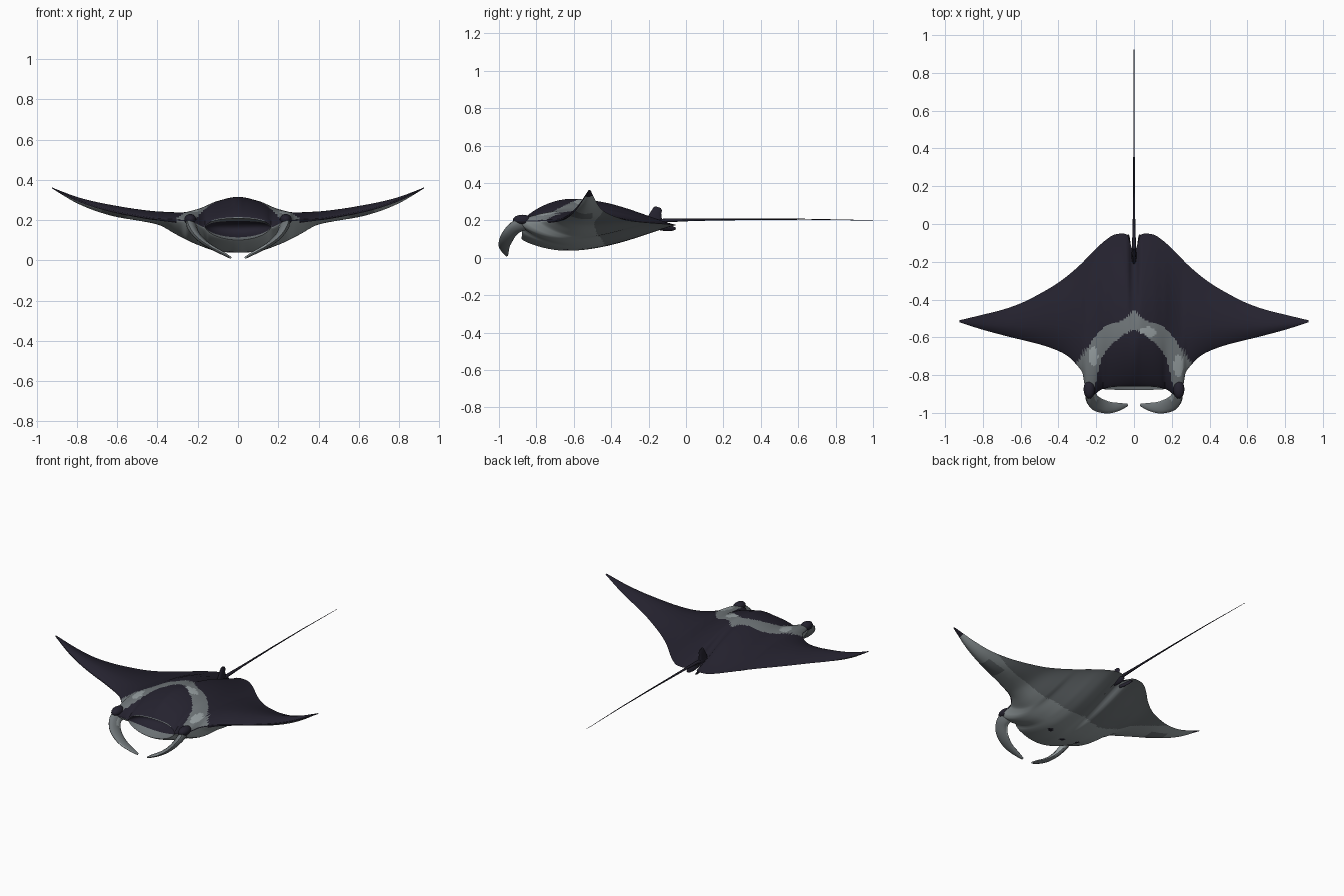
import bpy, bmesh, math
from mathutils import Vector

if "Cube" in bpy.data.objects:
    bpy.data.objects.remove(bpy.data.objects["Cube"])

# ---------- colours ----------
MATS = []
for name, col in (("dark navy", (0.018, 0.016, 0.028)), ("mid grey", (0.16, 0.18, 0.19)),
                  ("light grey", (0.31, 0.35, 0.36))):
    m = bpy.data.materials.new(name)
    m.diffuse_color = (*col, 1)
    m.use_nodes = True
    m.node_tree.nodes["Principled BSDF"].inputs["Base Color"].default_value = m.diffuse_color
    MATS.append(m)
DARK, MID, LIGHT = 0, 1, 2


def curve(*pts):
    """Smooth monotone interpolation through (x, value) pairs."""
    n = len(pts)
    d = [(pts[i + 1][1] - pts[i][1]) / (pts[i + 1][0] - pts[i][0]) for i in range(n - 1)]
    s = [0.0] + [2 * a * b / (a + b) if a * b > 0 else 0.0 for a, b in zip(d, d[1:])] + [d[-1]]

    def f(x):
        x = min(max(x, pts[0][0]), pts[-1][0])
        i = next((k for k in range(n - 1) if x <= pts[k + 1][0]), n - 2)
        h = pts[i + 1][0] - pts[i][0]
        t = (x - pts[i][0]) / h
        return ((1 + 2 * t) * (1 - t) ** 2 * pts[i][1] + t * (1 - t) ** 2 * h * s[i]
                + t * t * (3 - 2 * t) * pts[i + 1][1] + t * t * (t - 1) * h * s[i + 1])
    return f


def finish(name, bm, rule):
    bmesh.ops.recalc_face_normals(bm, faces=bm.faces)
    for f in bm.faces:
        f.material_index = rule(f)
    me = bpy.data.meshes.new(name)
    bm.to_mesh(me)
    bm.free()
    for m in MATS:
        me.materials.append(m)
    ob = bpy.data.objects.new(name, me)
    bpy.context.collection.objects.link(ob)
    bpy.ops.object.select_all(action='DESELECT')
    ob.select_set(True)
    bpy.context.view_layer.objects.active = ob
    bpy.ops.object.shade_smooth_by_angle(angle=math.radians(50))
    return ob


def loft(rings):
    """Join closed rings of points into a capped skin."""
    bm = bmesh.new()
    vs = [[bm.verts.new(p) for p in r] for r in rings]
    n = len(rings[0])
    for a, b in zip(vs, vs[1:]):
        for i in range(n):
            j = (i + 1) % n
            bm.faces.new((a[i], a[j], b[j], b[i]))
    bm.faces.new(vs[0])
    bm.faces.new(vs[-1])
    return bm


# ---------- body and wings: chord sections across the span ----------
lead = curve((0, -.86), (.1, -.862), (.17, -.875), (.22, -.905), (.245, -.90), (.26, -.86), (.272, -.79),
             (.3, -.75), (.35, -.70), (.4, -.672), (.5, -.637), (.6, -.612), (.7, -.587), (.8, -.56), (.925, -.52))
trail = curve((0, -.13), (.013, -.13), (.03, -.06), (.06, -.05), (.1, -.055), (.15, -.085), (.2, -.13),
              (.3, -.23), (.4, -.31), (.5, -.37), (.6, -.42), (.7, -.455), (.8, -.48), (.925, -.51))
edge_z = curve((0, .155), (.16, .165), (.22, .19), (.3, .2), (.4, .205), (.5, .22), (.6, .24), (.7, .265),
               (.8, .3), (.925, .36))
tail_z = curve((0, .175), (.1, .175), (.2, .182), (.3, .19), (.4, .2), (.5, .217), (.6, .238), (.7, .263),
               (.8, .3), (.925, .36))
top_z = curve((0, .315), (.1, .295), (.2, .255), (.28, .238), (.4, .243), (.5, .254), (.6, .27), (.7, .289),
              (.8, .315), (.925, .362))
low_z = curve((0, .04), (.1, .046), (.2, .077), (.3, .125), (.4, .178), (.5, .198), (.6, .215), (.7, .243),
              (.8, .284), (.925, .358))
SPAN, N, M, PEAK = 170, 84, 8, .37


def bulge(t):
    if t < PEAK:
        return math.sin(math.pi / 2 * t / PEAK) ** .75
    return max(0, math.cos(math.pi / 2 * (t - PEAK) / (1 - PEAK))) ** 1.2


def section(x):
    a = abs(x)
    yl, yt, ze, zt = lead(a), trail(a), edge_z(a), tail_z(a)
    open_ = math.sqrt(max(0, 1 - (a / .16) ** 2))          # mouth opening
    gap = max(.054 * open_, .003)

    def skin(t, sign, peak):
        z0 = ze + sign * gap
        base = z0 + (zt - z0) * t
        mid = z0 + (zt - z0) * PEAK
        lip = -.02 * open_ * (1 - t) ** 8 if sign < 0 else 0
        return Vector((x, yl + (yt - yl) * t + lip, base + (peak - mid) * bulge(t)))
    ts = [(i / N) ** 1.25 for i in range(N + 1)]
    pts = [skin(t, 1, top_z(a)) for t in ts]
    pts += [skin(t, -1, low_z(a)) for t in reversed(ts[:-1])]
    p, q = pts[-1], pts[0]
    for k in range(1, M):                                  # mouth cavity
        w = p.lerp(q, k / M)
        w.y += .11 * open_ * math.sin(math.pi * k / M) ** .6
        pts.append(w)
    return pts


body = loft([section(.925 * (2 * i / SPAN - 1)) for i in range(SPAN + 1)])

# shoulder chevron limits and light blotches
outer = curve((0, -.46), (.06, -.51), (.15, -.54), (.2, -.59), (.25, -.66), (.3, -.73))
inner = curve((0, -.56), (.05, -.585), (.12, -.64), (.165, -.70), (.19, -.78), (.21, -.88))
BLOTCHES = ((.07, -.575, .045, .03), (.235, -.75, .025, .06), (-.215, -.70, .025, .05))
SPOTS = ((-.03, -.68), (-.14, -.675), (.09, -.64))
RING = 2 * N + M
body.faces.ensure_lookup_table()


def body_colour(f):
    c = f.calc_center_median()
    a = abs(c.x)
    i = f.index % RING
    if i >= 2 * N:                                         # mouth cavity
        return MID if a < .17 and i in (2 * N, RING - 1) else DARK
    if i < N:                                              # back
        if a < .13 and i < 1:
            return MID
        if a < .3 and c.y > -.87 and inner(a) < c.y < outer(a):
            hit = any(((c.x - x) / rx) ** 2 + ((c.y - y) / ry) ** 2 < 1 for x, y, rx, ry in BLOTCHES)
            return LIGHT if hit else MID
        return DARK
    if a > .87 or (a > .3 and i > 2 * N - 5):              # wing tips and leading edge
        return DARK
    if any(math.hypot(c.x - x, c.y - y) < .017 for x, y in SPOTS):
        return DARK
    if .56 < a < .68 and c.y < -.5:
        return MID
    return MID if c.y > -.46 + .03 * math.sin(9 * c.x + 1) and a < .68 else LIGHT


body.faces.index_update()
finish("body_and_wings", body, body_colour)


def blade(path, ref, side=1, n=12):
    """Elliptic rings along (x, y, z, half width, half thickness) points."""
    ps = [Vector((p[0] * side, p[1], p[2])) for p in path]
    r = Vector((ref[0] * side, ref[1], ref[2]))
    rings = []
    for k, p in enumerate(ps):
        t = (ps[min(k + 1, len(ps) - 1)] - ps[max(k - 1, 0)]).normalized()
        w = (r - t * r.dot(t)).normalized()
        h = t.cross(w)
        rings.append([p + w * path[k][3] * math.cos(2 * math.pi * j / n)
                      + h * path[k][4] * math.sin(2 * math.pi * j / n) for j in range(n)])
    return loft(rings)


# ---------- paired head and hip parts ----------
KEYS = ((.225, -.85, .185, .035, .022), (.23, -.90, .17, .04, .022), (.213, -.94, .135, .04, .018),
        (.175, -.962, .095, .037, .014), (.125, -.972, .062, .03, .011), (.075, -.967, .035, .02, .009),
        (.035, -.958, .012, .007, .005))
axes = [curve(*[(k, p[c]) for k, p in enumerate(KEYS)]) for c in range(5)]
HEAD_FIN = [tuple(f(i / 4) for f in axes) for i in range(25)]
for side, tag in ((1, "right"), (-1, "left")):
    finish("head_fin_" + tag, blade(HEAD_FIN, (.35, -1, .2), side),
           lambda f: MID if f.normal.x * side > .1 or f.normal.z > .5 else LIGHT)
    # dark eye lobe at the corner of the head
    bm = bmesh.new()
    bmesh.ops.create_uvsphere(bm, u_segments=20, v_segments=12, radius=1)
    for v in bm.verts:
        v.co = Vector((v.co.x * .03 + .237 * side, v.co.y * .05 - .875, v.co.z * .027 + .203))
    finish("eye_lobe_" + tag, bm, lambda f: DARK)
    # small hip fin beside the tail
    hip = [(.025, -.15, .165, .018, .008), (.028, -.11, .16, .02, .007), (.03, -.075, .157, .016, .005),
           (.03, -.055, .155, .006, .003)]
    finish("hip_fin_" + tag, blade(hip, (.5, 0, 1), side), lambda f: DARK)

# ---------- dorsal fin ----------
dorsal = [(0, -.17, .185, .05, .012), (0, -.165, .22, .036, .011), (0, -.158, .245, .027, .009),
          (0, -.15, .262, .024, .006), (0, -.147, .27, .014, .003)]
finish("dorsal_fin", blade(dorsal, (0, 1, 0)), lambda f: DARK)

# ---------- whip tail ----------
tail = [(0, -.2, .19, .014, .014), (0, -.1, .2, .01, .01), (0, .05, .203, .006, .006),
        (0, .35, .206, .004, .004), (0, .65, .206, .0025, .0025), (0, 1, .2, .001, .001)]
finish("tail", blade(tail, (0, 0, 1), n=8), lambda f: DARK)
